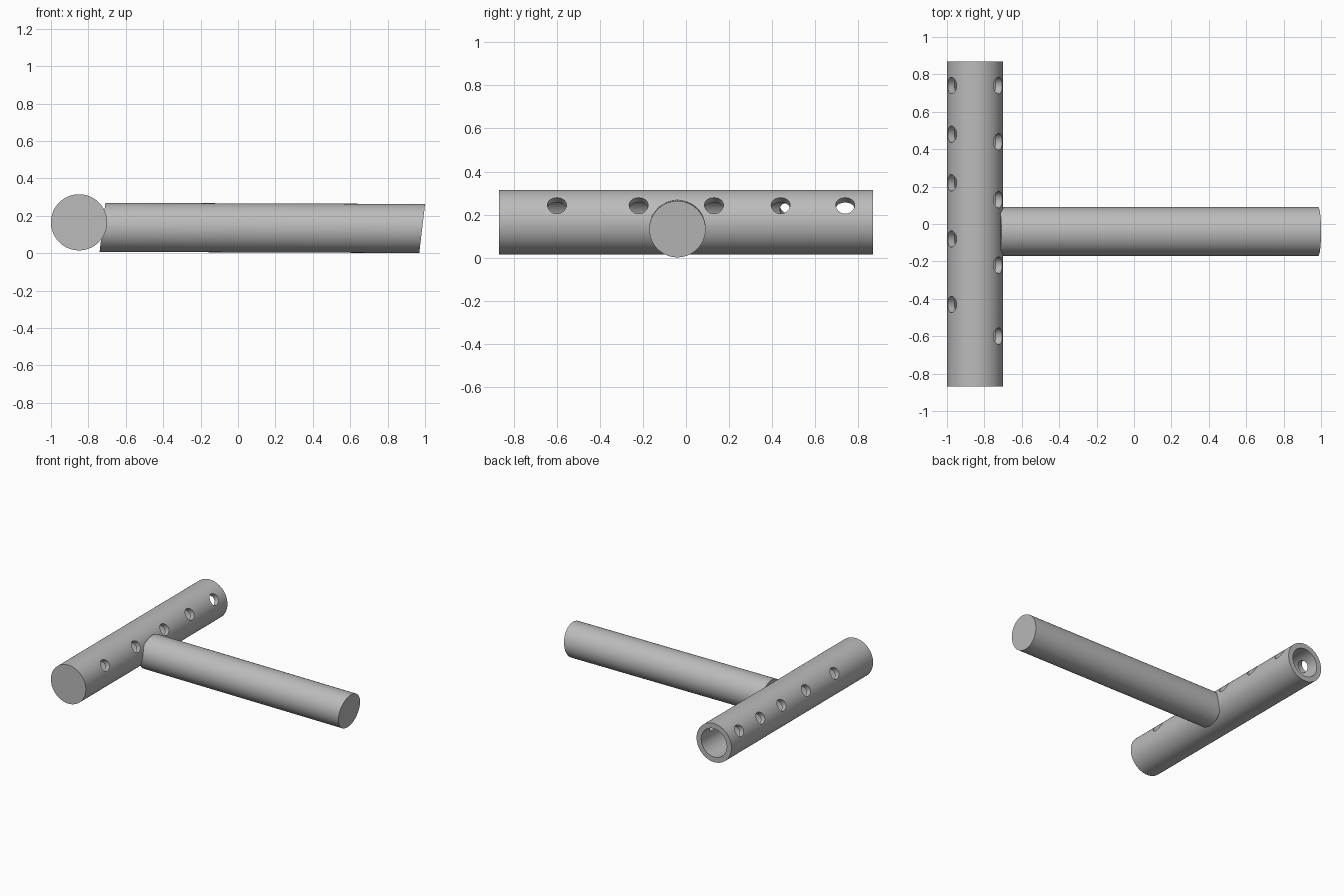
import bpy
import math
from mathutils import Vector

cube = bpy.data.objects.get("Cube")
if cube:
    bpy.data.objects.remove(cube, do_unlink=True)

grey = bpy.data.materials.new("plain_grey")
grey.use_nodes = True
colour = (0.5, 0.5, 0.5, 1)
grey.diffuse_color = colour
grey.node_tree.nodes["Principled BSDF"].inputs["Base Color"].default_value = colour


def cylinder(name, start, end, radius, sides=96):
    """Closed cylinder running between two points."""
    start, end = Vector(start), Vector(end)
    axis = end - start
    bpy.ops.mesh.primitive_cylinder_add(
        vertices=sides, radius=radius, depth=axis.length,
        location=(start + end) / 2,
        rotation=axis.to_track_quat("Z", "Y").to_euler())
    obj = bpy.context.object
    obj.name = name
    bpy.ops.object.transform_apply(location=True, rotation=True, scale=True)
    obj.data.materials.append(grey)
    return obj


def cut(target, cutter):
    """Subtract the cutter and discard it."""
    cutter.hide_render = True
    mod = target.modifiers.new("cut", "BOOLEAN")
    mod.operation = "DIFFERENCE"
    mod.solver = "EXACT"
    mod.object = cutter
    bpy.context.view_layer.objects.active = target
    bpy.ops.object.modifier_apply(modifier=mod.name)
    bpy.data.objects.remove(cutter, do_unlink=True)


def smooth(obj):
    bpy.ops.object.select_all(action="DESELECT")
    obj.select_set(True)
    bpy.context.view_layer.objects.active = obj
    bpy.ops.object.shade_smooth_by_angle(angle=math.radians(30))


# Cross tube: closed at the front, bored from the back
TUBE_X, TUBE_Z = -0.85, 0.165
tube = cylinder("cross_tube", (TUBE_X, -0.87, TUBE_Z), (TUBE_X, 0.87, TUBE_Z), 0.15)
cut(tube, cylinder("bore", (TUBE_X, -0.77, TUBE_Z), (TUBE_X, 0.95, TUBE_Z), 0.11))

# Two rows of round holes, angled up on either side
tilt = math.radians(32)
rows = {1: (0.74, 0.44, 0.13, -0.22, -0.60),
        -1: (0.74, 0.48, 0.22, -0.08, -0.43)}
for side, places in rows.items():
    direction = Vector((side * math.cos(tilt), 0, math.sin(tilt)))
    for y in places:
        centre = Vector((TUBE_X, y, TUBE_Z))
        cut(tube, cylinder("hole", centre + direction * 0.05,
                           centre + direction * 0.25, 0.044, 40))
smooth(tube)

# Long handle with slanted ends, dropping slightly outward
handle = cylinder("handle", (-0.725, -0.04, 0.138), (0.985, -0.04, 0.132), 0.131)
for v in handle.data.vertices:
    v.co.x += (v.co.z - 0.135) * 0.115
smooth(handle)
